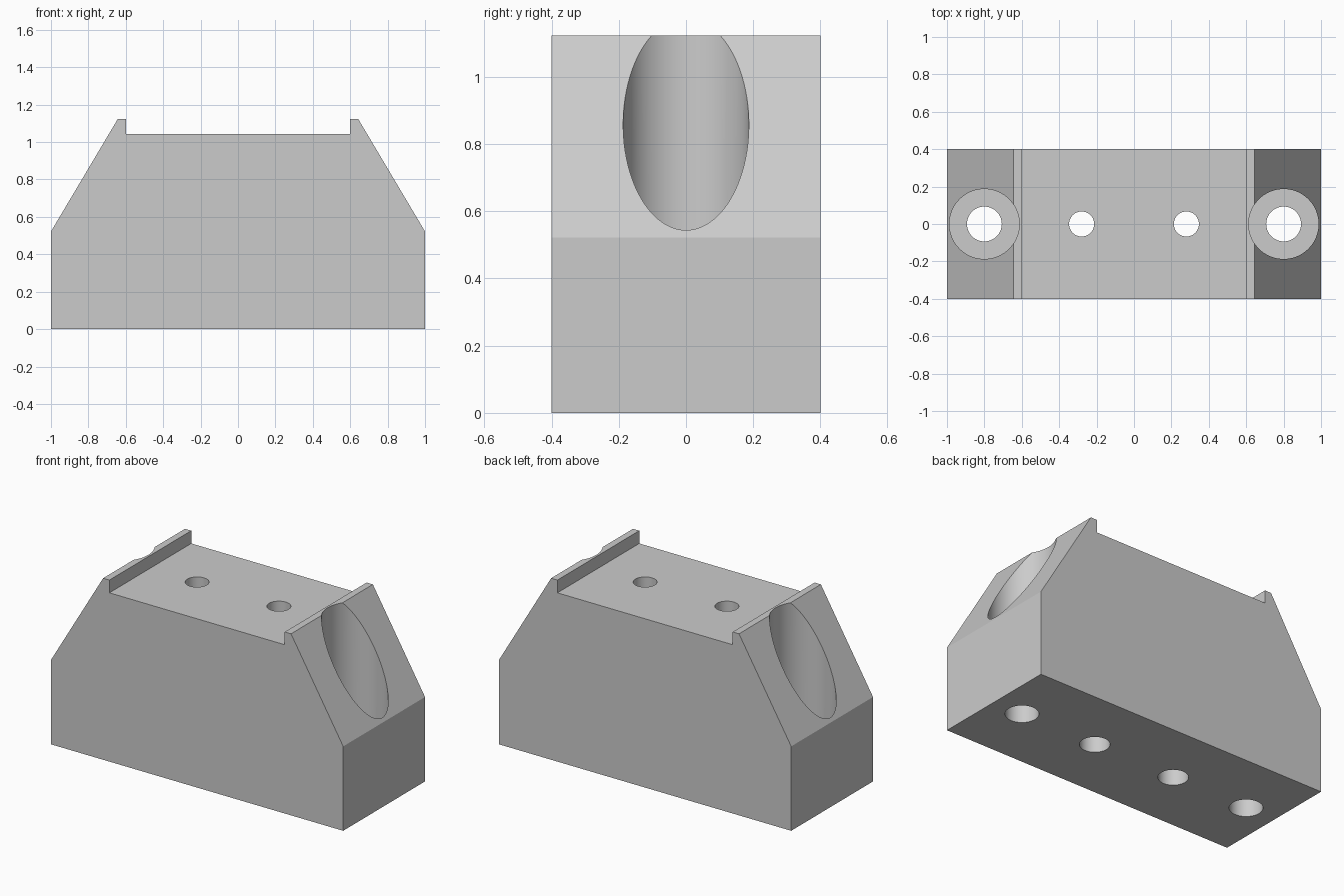
import bpy, bmesh, math

if "Cube" in bpy.data.objects:
    bpy.data.objects.remove(bpy.data.objects["Cube"], do_unlink=True)

grey = bpy.data.materials.new("light grey")
grey.use_nodes = True
grey.diffuse_color = (0.6, 0.6, 0.6, 1)
grey.node_tree.nodes["Principled BSDF"].inputs["Base Color"].default_value = (0.6, 0.6, 0.6, 1)


def finish(name, bm):
    """Turn a bmesh into a linked grey object."""
    bmesh.ops.recalc_face_normals(bm, faces=bm.faces)
    mesh = bpy.data.meshes.new(name)
    bm.to_mesh(mesh)
    bm.free()
    mesh.materials.append(grey)
    obj = bpy.data.objects.new(name, mesh)
    bpy.context.collection.objects.link(obj)
    return obj


def stepped_cutter(name, x, steps, sides=96):
    """Closed round tool from (radius, z) steps, bottom to top."""
    bm = bmesh.new()
    rings = []
    for r, z in steps:
        angles = [2 * math.pi * i / sides for i in range(sides)]
        rings.append([bm.verts.new((x + r * math.cos(a), r * math.sin(a), z)) for a in angles])
    for low, high in zip(rings, rings[1:]):
        for i in range(sides):
            j = (i + 1) % sides
            bm.faces.new((low[i], low[j], high[j], high[i]))
    bm.faces.new(rings[0])
    bm.faces.new(rings[-1])
    return finish(name, bm)


# Block: mirrored front outline with end lips, extruded through the depth
half = [(1, 0), (1, 0.522), (0.643, 1.123), (0.6, 1.123), (0.6, 1.044)]
outline = half + [(-x, z) for x, z in reversed(half)]
bm = bmesh.new()
front = bm.faces.new([bm.verts.new((x, -0.4, z)) for x, z in outline])
back = bmesh.ops.extrude_face_region(bm, geom=[front])
bmesh.ops.translate(bm, vec=(0, 0.8, 0),
                    verts=[v for v in back["geom"] if isinstance(v, bmesh.types.BMVert)])
block = finish("mounting_block", bm)

# Bolt holes with wide upper bores, and screw holes with wider lower bores
bolt = [(0.093, -0.1), (0.093, 0.3), (0.187, 0.3), (0.187, 1.3)]
screw = [(0.084, -0.1), (0.084, 0.6), (0.067, 0.6), (0.067, 1.3)]
cutters = []
for side, sign in (("left", 1), ("right", -1)):
    cutters.append(stepped_cutter(side + "_bolt_cutter", sign * 0.8, bolt))
    cutters.append(stepped_cutter(side + "_screw_cutter", sign * 0.28, screw))

bpy.ops.object.select_all(action="DESELECT")
block.select_set(True)
bpy.context.view_layer.objects.active = block
for cutter in cutters:
    cutter.hide_render = True
    mod = block.modifiers.new(cutter.name, "BOOLEAN")
    mod.operation = "DIFFERENCE"
    mod.solver = "EXACT"
    mod.object = cutter
    bpy.ops.object.modifier_apply(modifier=mod.name)
    bpy.data.objects.remove(cutter, do_unlink=True)

# Smooth bores, crisp outer edges
bpy.ops.object.shade_smooth_by_angle(angle=math.radians(25))
